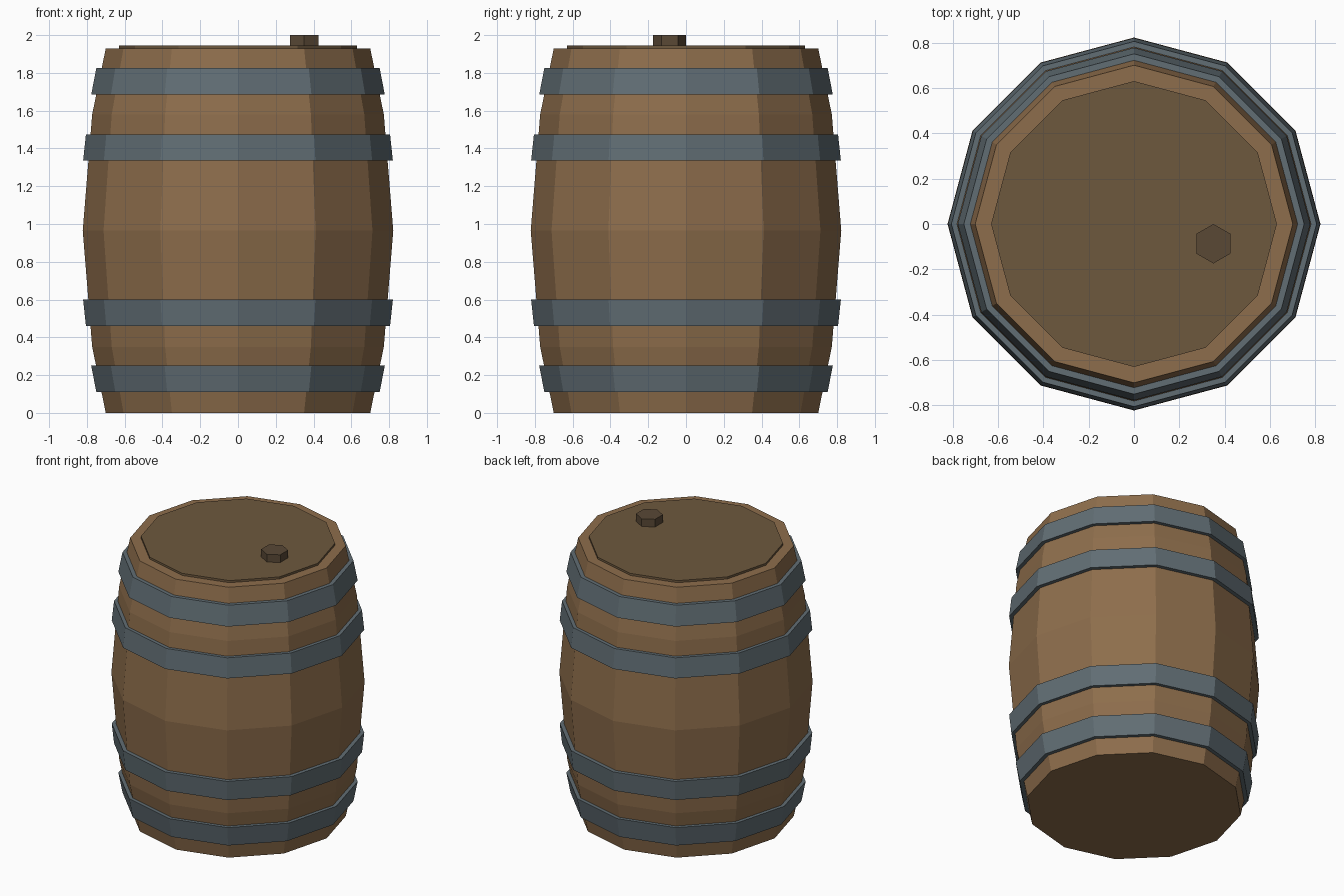
import bpy, bmesh
from math import cos, sin, pi

if "Cube" in bpy.data.objects:
    bpy.data.objects.remove(bpy.data.objects["Cube"])


def material(name, rgb):
    m = bpy.data.materials.new(name)
    m.diffuse_color = (*rgb, 1)
    m.use_nodes = True
    m.node_tree.nodes["Principled BSDF"].inputs["Base Color"].default_value = m.diffuse_color
    return m


WOOD = material("wood", (0.27, 0.155, 0.072))
LID = material("dark_wood", (0.155, 0.098, 0.048))
PLUG = material("plug_wood", (0.10, 0.065, 0.036))
IRON = material("iron", (0.12, 0.155, 0.175))


def lathe(name, profile, mat, sides=12, turn=0.0, closed=False, at=(0, 0)):
    """Spin (radius, z) points into a faceted solid; closed makes a ring, otherwise ends are capped."""
    bm = bmesh.new()
    rings = [[bm.verts.new((r * cos(turn + 2 * pi * i / sides),
                            r * sin(turn + 2 * pi * i / sides), z))
              for i in range(sides)] for r, z in profile]
    pairs = list(zip(rings, rings[1:]))
    if closed:
        pairs.append((rings[-1], rings[0]))
    else:
        bm.faces.new(rings[0][::-1])
        bm.faces.new(rings[-1])
    for a, b in pairs:
        for i in range(sides):
            j = (i + 1) % sides
            bm.faces.new((a[i], a[j], b[j], b[i]))
    bmesh.ops.recalc_face_normals(bm, faces=bm.faces)
    mesh = bpy.data.meshes.new(name)
    bm.to_mesh(mesh)
    bm.free()
    mesh.materials.append(mat)
    ob = bpy.data.objects.new(name, mesh)
    ob.location = (*at, 0)
    bpy.context.collection.objects.link(ob)
    return ob


# Bulging wooden body
H = 1.93
lathe("barrel_body", [(0.70, 0), (0.772, 0.35), (0.822, H / 2), (0.772, H - 0.35), (0.70, H)], WOOD)

# Iron hoops, tapered to follow the bulge, mirrored top to bottom
for label, z0, z1, r0, r1 in (("outer", 0.11, 0.25, 0.75, 0.777),
                              ("inner", 0.46, 0.60, 0.805, 0.82)):
    ring = [(r0, z0), (r1, z1), (r1 - 0.04, z1), (r0 - 0.04, z0)]
    lathe("lower_%s_hoop" % label, ring, IRON, closed=True)
    lathe("upper_%s_hoop" % label, [(r, H + 0.005 - z) for r, z in ring], IRON, closed=True)

# Raised lid and hexagonal bung
lathe("lid", [(0.63, 1.90), (0.63, 1.945)], LID)
lathe("bung", [(0.087, 1.93), (0.087, 2.0)], PLUG, sides=6, turn=pi / 2, at=(0.35, -0.087))
